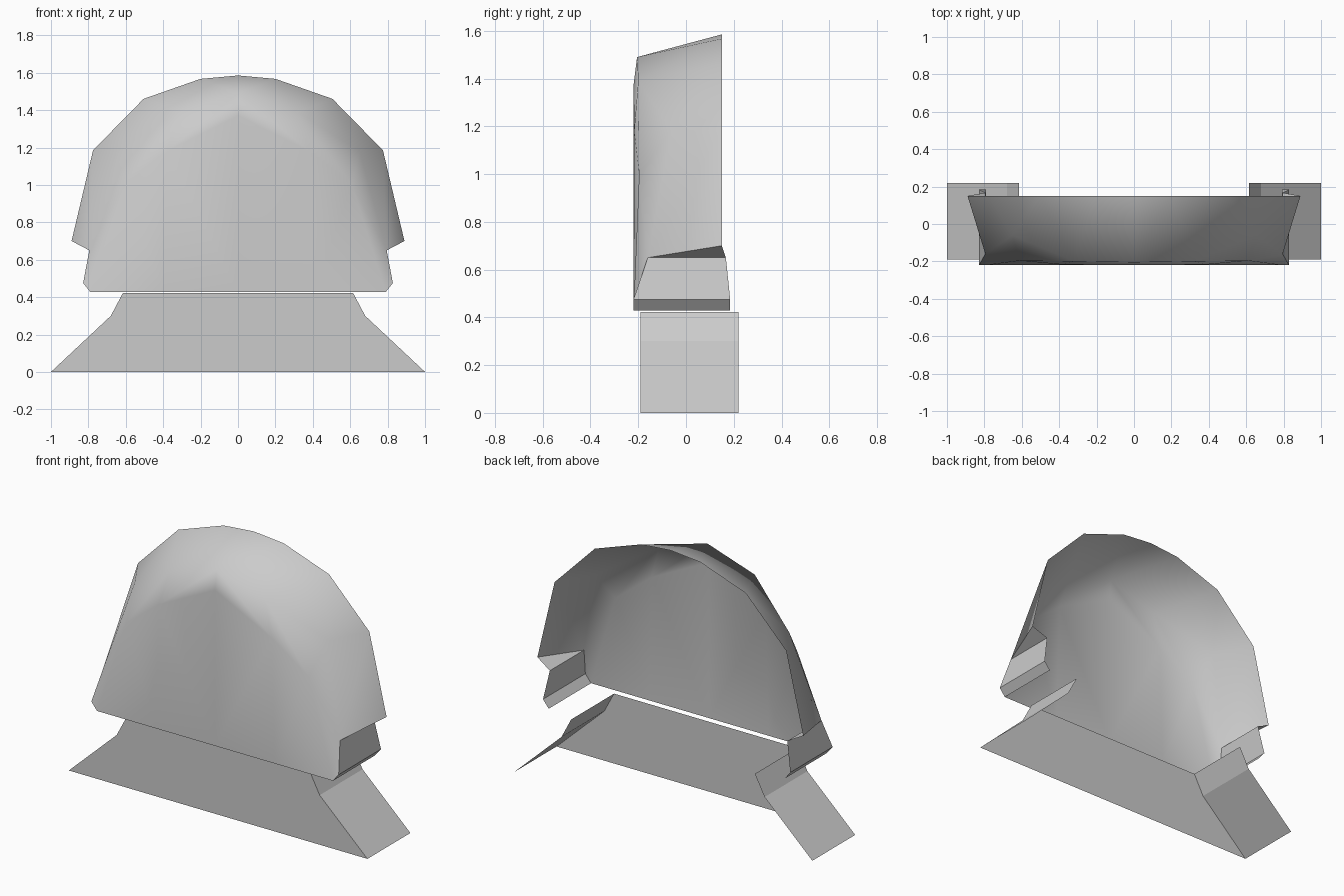
import bpy, bmesh
from mathutils import Vector

cube = bpy.data.objects.get("Cube")
if cube:
    bpy.data.objects.remove(cube, do_unlink=True)

# one plain grey for everything
grey = bpy.data.materials.new("plain_grey")
grey.use_nodes = True
grey.diffuse_color = (0.6, 0.6, 0.6, 1)
grey.node_tree.nodes["Principled BSDF"].inputs["Base Color"].default_value = (0.6, 0.6, 0.6, 1)


def half_shell(name, points, faces, outward, smooth):
    """Open surface on the +x side, mirrored to -x. Normals face 'outward'."""
    bm = bmesh.new()
    verts = {k: bm.verts.new(p) for k, p in points.items() if any(k in f for f in faces)}
    for f in faces:
        bm.faces.new([verts[k] for k in f])
    bmesh.ops.recalc_face_normals(bm, faces=bm.faces)
    if sum(f.normal.dot(Vector(outward)) * f.calc_area() for f in bm.faces) < 0:
        bmesh.ops.reverse_faces(bm, faces=bm.faces)
    for f in bm.faces:
        f.smooth = smooth
    mesh = bpy.data.meshes.new(name)
    bm.to_mesh(mesh)
    bm.free()
    mesh.materials.append(grey)
    obj = bpy.data.objects.new(name, mesh)
    bpy.context.collection.objects.link(obj)
    mirror = obj.modifiers.new("mirror", "MIRROR")
    mirror.use_clip = True
    return obj


points = {
    # back rim, from crown down to the side
    "r0": (0, 0.15, 1.585), "r1": (0.2, 0.15, 1.567), "r2": (0.505, 0.15, 1.46),
    "r3": (0.775, 0.15, 1.185), "r4": (0.89, 0.15, 0.70),
    # shoulder between crown and front
    "s0": (0, -0.205, 1.49), "s1": (0.32, -0.2, 1.39),
    "s2": (0.65, -0.06, 1.18), "s3": (0.795, -0.16, 0.65),
    # front face
    "f0": (0, -0.22, 1.37), "f1": (0.38, -0.217, 1.18), "f2": (0.61, -0.196, 1.0),
    "b0": (0, -0.22, 0.428), "b1": (0.4, -0.22, 0.428), "b2": (0.79, -0.22, 0.428),
    # side guard
    "c": (0.828, -0.22, 0.475), "cb": (0.828, 0.185, 0.475),
    "bb": (0.79, 0.185, 0.428), "sb": (0.795, 0.167, 0.65),
}

# rounded dome with its front face
half_shell("dome_shell", points, [
    ("r0", "r1", "s0"), ("r1", "r2", "s1", "s0"), ("r2", "r3", "s2", "s1"),
    ("r3", "r4", "s3", "s2"),
    ("s0", "s1", "f1", "f0"), ("s1", "s2", "f2", "f1"), ("s2", "s3", "f2"),
    ("s3", "c", "b2", "f2"), ("f2", "b2", "b1", "f1"), ("f1", "b1", "b0", "f0"),
], (0, -1, 0), True)

# folded guards below the dome on both sides
half_shell("side_guards", points, [
    ("r4", "s3", "sb"), ("s3", "sb", "cb", "c"), ("c", "cb", "bb", "b2"),
], (1, 0, 0), False)

# flared base: flat front plate with side flaps running back
profile = [(1.0, 0.0), (0.68, 0.3), (0.615, 0.423)]
base = {"m0": (0, -0.19, 0), "m1": (0, -0.19, 0.3), "m2": (0, -0.19, 0.423)}
for i, (x, z) in enumerate(profile):
    base[f"p{i}"] = (x, -0.19, z)
    base[f"q{i}"] = (x, 0.22, z)
base_faces = []
for i in range(2):
    base_faces.append((f"m{i}", f"p{i}", f"p{i+1}", f"m{i+1}"))
    base_faces.append((f"p{i}", f"q{i}", f"q{i+1}", f"p{i+1}"))
half_shell("flared_base", base, base_faces, (0, -1, 0), False)
